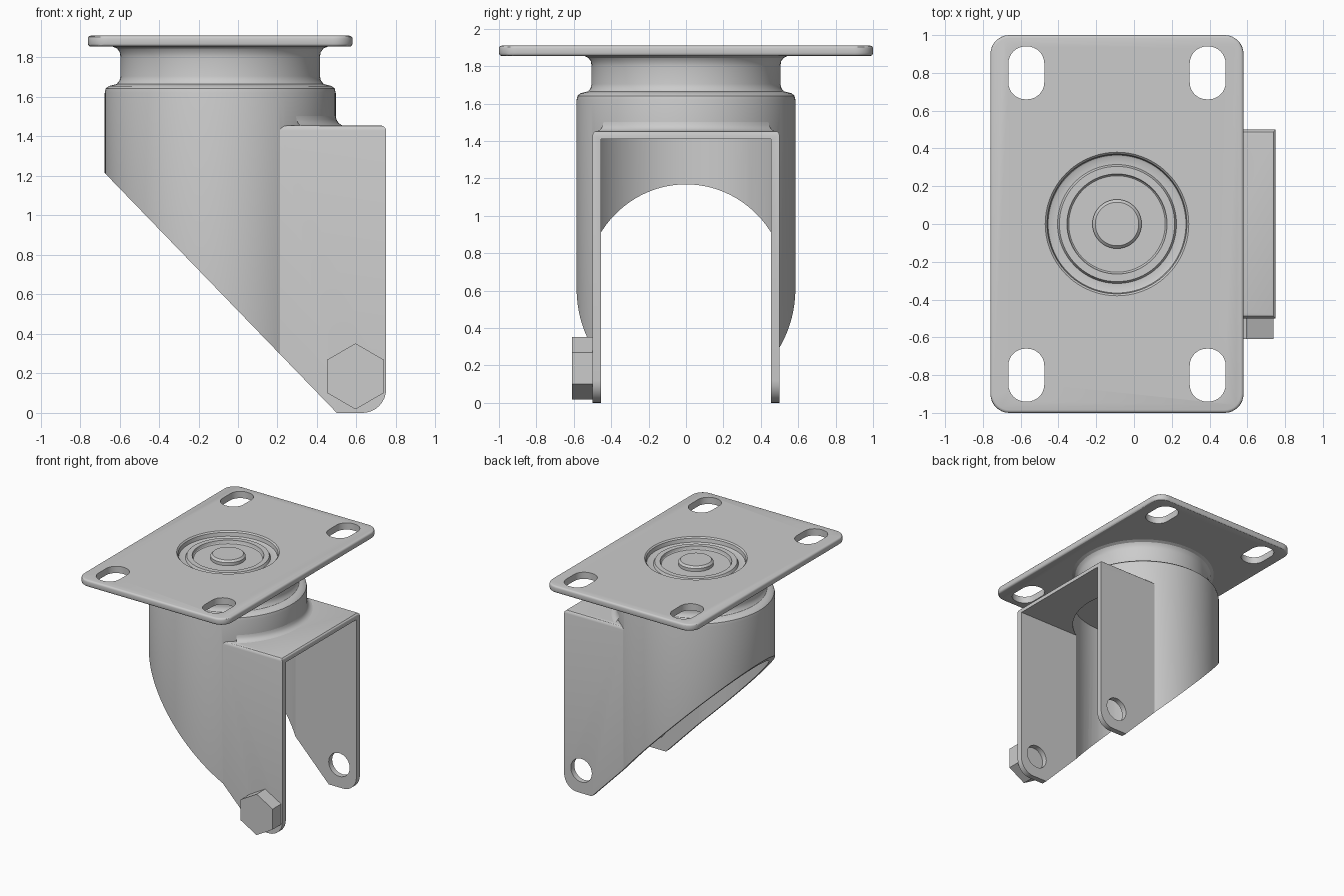
import bpy, bmesh
from math import sin, cos, pi, radians
from mathutils import Vector

if "Cube" in bpy.data.objects:
    bpy.data.objects.remove(bpy.data.objects["Cube"])

CX = -0.09  # swivel axis
HX, HZ = 0.595, 0.185  # axle position


def finish(name, bm):
    bmesh.ops.recalc_face_normals(bm, faces=bm.faces)
    me = bpy.data.meshes.new(name)
    bm.to_mesh(me)
    bm.free()
    ob = bpy.data.objects.new(name, me)
    bpy.context.collection.objects.link(ob)
    return ob


def prism(name, pts, a, b, axis='z', bevel=0.0, pick=None):
    """Extrude a 2D outline from a to b along z or y, bevelling picked edges."""
    bm = bmesh.new()
    to3 = (lambda p: (p[0], p[1], a)) if axis == 'z' else (lambda p: (p[0], a, p[1]))
    face = bm.faces.new([bm.verts.new(to3(p)) for p in pts])
    ext = bmesh.ops.extrude_face_region(bm, geom=[face])
    d = Vector((0, 0, b - a)) if axis == 'z' else Vector((0, b - a, 0))
    bmesh.ops.translate(bm, vec=d, verts=[v for v in ext['geom'] if isinstance(v, bmesh.types.BMVert)])
    bmesh.ops.recalc_face_normals(bm, faces=bm.faces)
    if bevel:
        edges = [e for e in bm.edges if pick(e.verts[0].co, e.verts[1].co)]
        bmesh.ops.bevel(bm, geom=edges, offset=bevel, segments=3, profile=0.5, affect='EDGES')
    return finish(name, bm)


def lathe(name, prof, steps=96, start=0.0, sweep=2 * pi, closed=False):
    """Revolve an (r, z) profile about the swivel axis."""
    bm = bmesh.new()
    vs = [bm.verts.new((CX + r * cos(start), r * sin(start), z)) for r, z in prof]
    pairs = list(zip(vs, vs[1:])) + ([(vs[-1], vs[0])] if closed else [])
    es = [bm.edges.new(p) for p in pairs]
    bmesh.ops.spin(bm, geom=vs + es, cent=(CX, 0, 0), axis=(0, 0, 1), angle=sweep, steps=steps)
    bmesh.ops.remove_doubles(bm, verts=bm.verts, dist=1e-5)
    return finish(name, bm)


def arc(cx, cy, r, a0, a1, n=8):
    return [(cx + r * cos(radians(a0 + (a1 - a0) * i / n)),
             cy + r * sin(radians(a0 + (a1 - a0) * i / n))) for i in range(n + 1)]


def round_rect(cx, cy, hx, hy, r):
    pts = []
    for i, (sx, sy) in enumerate(((1, 1), (-1, 1), (-1, -1), (1, -1))):
        for p in arc(cx + sx * (hx - r), cy + sy * (hy - r), r, 90 * i, 90 * i + 90):
            if not pts or (Vector(p) - Vector(pts[-1])).length > 1e-4:
                pts.append(p)
    if (Vector(pts[0]) - Vector(pts[-1])).length < 1e-4:
        pts.pop()
    return pts


def boolean(ob, other, op='DIFFERENCE'):
    m = ob.modifiers.new(op.lower(), 'BOOLEAN')
    m.operation, m.object, m.solver = op, other, 'EXACT'
    bpy.context.view_layer.objects.active = ob
    bpy.ops.object.modifier_apply(modifier=m.name)
    bpy.data.objects.remove(other)


# Mounting plate with four slots and a centre opening
plate = prism('mounting_plate', round_rect(CX, 0, 0.67, 1.0, 0.1), 1.855, 1.91, bevel=0.015,
              pick=lambda p, q: abs(p.z - q.z) < 1e-5)
for x in (CX - 0.48, CX + 0.48):
    for y in (-0.8, 0.8):
        boolean(plate, prism('slot_cutter', round_rect(x, y, 0.095, 0.14, 0.09), 1.7, 2.0))
boolean(plate, lathe('centre_cutter', [(0, 1.7), (0.38, 1.7), (0.38, 2.0), (0, 2.0)]))

# Dished swivel bearing with raised ring and rivet head
dish = lathe('swivel_dish', [
    (0, 1.9), (0.115, 1.9), (0.13, 1.885), (0.13, 1.86), (0.255, 1.86), (0.26, 1.865),
    (0.265, 1.885), (0.305, 1.885), (0.315, 1.865), (0.355, 1.865), (0.365, 1.87),
    (0.37, 1.9), (0.38, 1.91), (0.38, 1.83), (0, 1.83)])

# Fork: round housing with flared neck
fork = lathe('fork', [
    (0, 1.825), (0.4, 1.825), (0.42, 1.865), (0.548, 1.865), (0.545, 1.855), (0.522, 1.845),
    (0.508, 1.825), (0.505, 1.8), (0.505, 1.705), (0.51, 1.682), (0.525, 1.665), (0.545, 1.66),
    (0.565, 1.655), (0.58, 1.642), (0.585, 1.62), (0.585, 0), (0, 0)])

# Fork: squared arms joined to the housing
arm = prism('arms', [(CX, 0)] + arc(0.63, 0.12, 0.12, -90, 0) + [(0.75, 1.455), (CX, 1.455)],
            -0.5, 0.5, 'y', 0.025, lambda p, q: min(p.z, q.z) > 1.4)
boolean(fork, arm, 'UNION')

# Hollow interior, slanted lower edge and axle holes
boolean(fork, lathe('round_cavity', [(0, -0.2), (0.54, -0.2), (0.54, 1.61), (0, 1.61)]))
boolean(fork, prism('arm_cavity', [(0, -0.3), (1, -0.3), (1, 1.41), (0, 1.41)], -0.455, 0.455, 'y'))
boolean(fork, prism('slant_cutter', [(-1, 1.551), (-1, -0.31), (0.8, -0.31)], -1, 1, 'y'))
boolean(fork, prism('axle_cutter', arc(HX, HZ, 0.095, 0, 348.75, 31), -1, 1, 'y'))

# Fillet where the housing rises from the arms
curve = [(0.635 - 0.05 * sin(radians(a)), 1.503 - 0.05 * cos(radians(a))) for a in (0, 22, 45, 68, 90)]
fillet = lathe('housing_fillet', curve, 32, radians(-49), radians(98))

# Hexagonal axle bolt head
bolt = prism('bolt_head', arc(HX, HZ, 0.167, 30, 330, 5), -0.61, -0.498, 'y')

for ob in (plate, dish, fork, fillet):
    bpy.ops.object.select_all(action='DESELECT')
    ob.select_set(True)
    bpy.context.view_layer.objects.active = ob
    bpy.ops.object.shade_smooth_by_angle(angle=radians(30))
